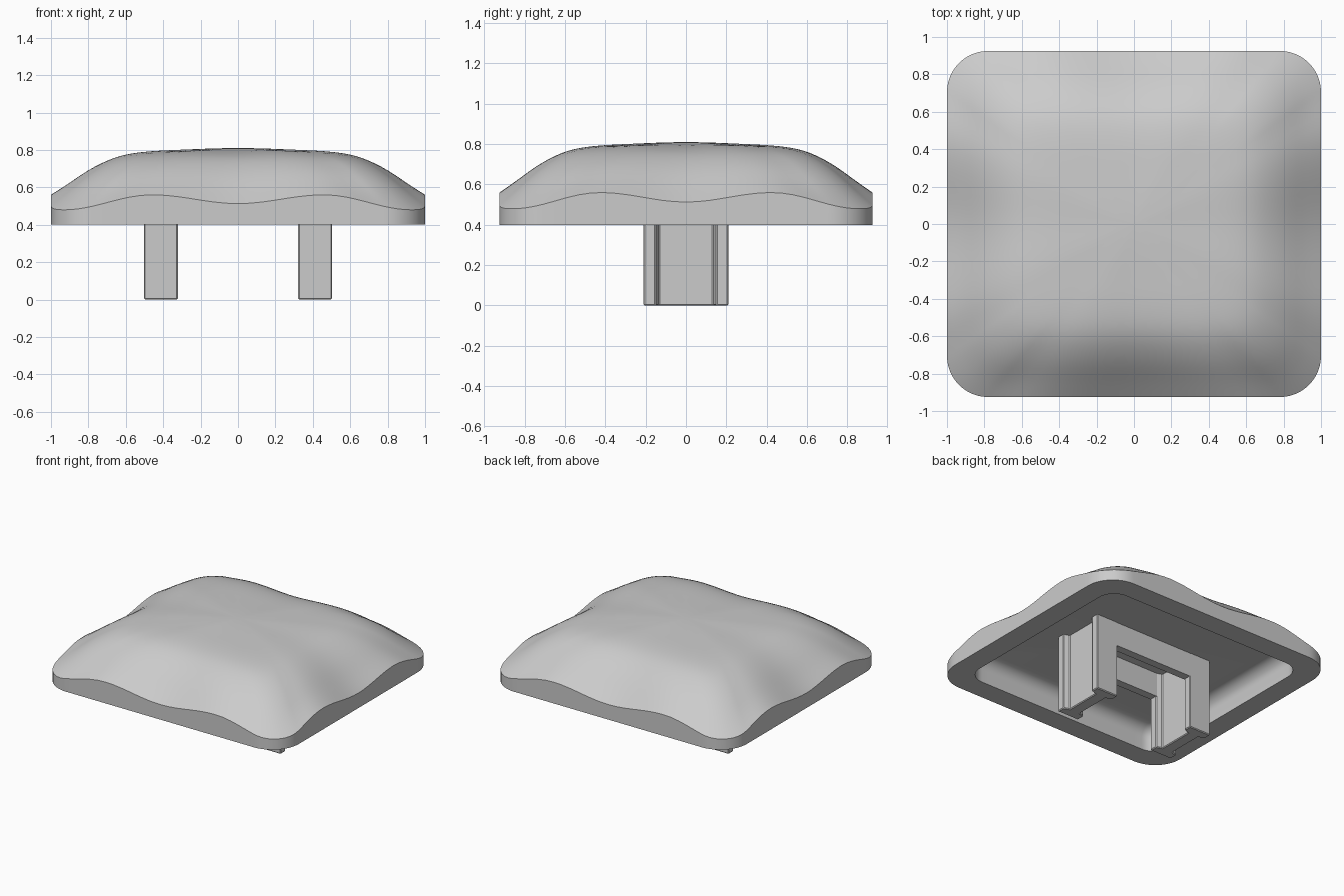
import bpy, bmesh
from math import sin, cos, pi

if "Cube" in bpy.data.objects:
    bpy.data.objects.remove(bpy.data.objects["Cube"], do_unlink=True)

HX, HY, CORNER = 1.0, 0.925, 0.22
RIM, CEILING = 0.4, 0.58

grey = bpy.data.materials.new("plain grey")
grey.use_nodes = True
COLOUR = (0.6, 0.6, 0.6, 1)
grey.diffuse_color = COLOUR
grey.node_tree.nodes["Principled BSDF"].inputs["Base Color"].default_value = COLOUR


def finish(name, bm, smooth=False):
    bmesh.ops.recalc_face_normals(bm, faces=bm.faces)
    mesh = bpy.data.meshes.new(name)
    bm.to_mesh(mesh)
    bm.free()
    mesh.materials.append(grey)
    obj = bpy.data.objects.new(name, mesh)
    bpy.context.collection.objects.link(obj)
    if smooth:
        bpy.ops.object.select_all(action='DESELECT')
        obj.select_set(True)
        bpy.context.view_layer.objects.active = obj
        bpy.ops.object.shade_smooth_by_angle(angle=pi / 6)
    return obj


def rounded_rect(hx, hy, r, arc=12, side=24):
    """Counter-clockwise outline, with the same point count for any size."""
    corners = []
    for k, (sx, sy) in enumerate([(1, 1), (-1, 1), (-1, -1), (1, -1)]):
        corners.append([(sx * (hx - r) + r * cos(pi / 2 * (k + i / arc)),
                         sy * (hy - r) + r * sin(pi / 2 * (k + i / arc)))
                        for i in range(arc + 1)])
    pts = []
    for k, c in enumerate(corners):
        pts += c
        (ax, ay), (bx, by) = c[-1], corners[(k + 1) % 4][0]
        pts += [(ax + (bx - ax) * i / side, ay + (by - ay) * i / side)
                for i in range(1, side)]
    return pts


def ease(a, b, t):
    return a + (b - a) * (1 - cos(pi * t)) / 2


def wave(x, y):
    """Height of the wavy crease around the rim."""
    u = min(abs(x) / HX, abs(y) / HY)
    if u < 0.46:
        return ease(0.513, 0.56, u / 0.46)
    return ease(0.56, 0.48, min((u - 0.46) / 0.47, 1))


PROFILE = [(0, 1), (0.3, 0.965), (0.52, 0.91), (0.65, 0.805),
           (0.78, 0.57), (0.93, 0.18), (1, 0)]


def dome(t):
    """Smooth interpolation of the crown profile, 1 at the centre, 0 at the rim."""
    n = len(PROFILE)
    slope = lambda i: 0 if i == 0 else (
        (PROFILE[min(i + 1, n - 1)][1] - PROFILE[i - 1][1]) /
        (PROFILE[min(i + 1, n - 1)][0] - PROFILE[i - 1][0]))
    for i in range(n - 1):
        (a, p), (b, q) = PROFILE[i], PROFILE[i + 1]
        if t <= b:
            s, h = (t - a) / (b - a), b - a
            return ((2 * s**3 - 3 * s**2 + 1) * p + (s**3 - 2 * s**2 + s) * h * slope(i)
                    + (3 * s**2 - 2 * s**3) * q + (s**3 - s**2) * h * slope(i + 1))
    return 0


# Cap: hollow underside, flat rim, wavy wall and domed crown in one loft
bm = bmesh.new()
rings = []
FILLET, CX, CY = 0.09, 0.84, 0.765
for i in range(7, -1, -1):
    a = pi / 2 * i / 7
    inset = FILLET * (1 - cos(a))
    z = CEILING - FILLET + FILLET * sin(a)
    rings.append([(x, y, z) for x, y in
                  rounded_rect(CX - inset, CY - inset, 0.13 - inset)])
rings.append([(x, y, RIM) for x, y in rounded_rect(CX, CY, 0.13)])
outline = rounded_rect(HX, HY, CORNER)
rings.append([(x, y, RIM) for x, y in outline])
STEPS = 30
for i in range(STEPS, 0, -1):
    t = i / STEPS
    rings.append([(x * t, y * t, wave(x, y) + (0.81 - wave(x, y)) * dome(t))
                  for x, y in outline])
loops = [[bm.verts.new(p) for p in ring] for ring in rings]
count = len(outline)
for low, high in zip(loops, loops[1:]):
    for i in range(count):
        j = (i + 1) % count
        bm.faces.new((low[i], low[j], high[j], high[i]))
bm.faces.new(loops[0])
tip = bm.verts.new((0, 0, 0.81))
for i in range(count):
    bm.faces.new((loops[-1][i], loops[-1][(i + 1) % count], tip))
finish("cap", bm, smooth=True)

# Two I-section legs
QUARTER = [(0.09, 0.21), (0.09, 0.15), (0.045, 0.135)]
section = QUARTER + [(x, -y) for x, y in reversed(QUARTER)]
section += [(-x, -y) for x, y in section]
for name, side in (("left_leg", 1), ("right_leg", -1)):
    bm = bmesh.new()
    base = bm.faces.new([bm.verts.new((side * 0.412 + x, y, 0)) for x, y in section])
    top = bmesh.ops.extrude_face_region(bm, geom=[base])["geom"]
    bmesh.ops.translate(bm, vec=(0, 0, CEILING + 0.01),
                        verts=[g for g in top if isinstance(g, bmesh.types.BMVert)])
    leg = finish(name, bm)
    bevel = leg.modifiers.new("soft edges", 'BEVEL')
    bevel.width = 0.006
    bevel.segments = 1

# Two ribs joining the legs inside the hollow
for name, side in (("back_rib", 1), ("front_rib", -1)):
    bm = bmesh.new()
    bmesh.ops.create_cube(bm, size=1)
    height = CEILING + 0.01 - RIM
    bmesh.ops.scale(bm, vec=(0.68, 0.06, height), verts=bm.verts)
    bmesh.ops.translate(bm, vec=(0, side * 0.178, RIM + height / 2), verts=bm.verts)
    finish(name, bm)
